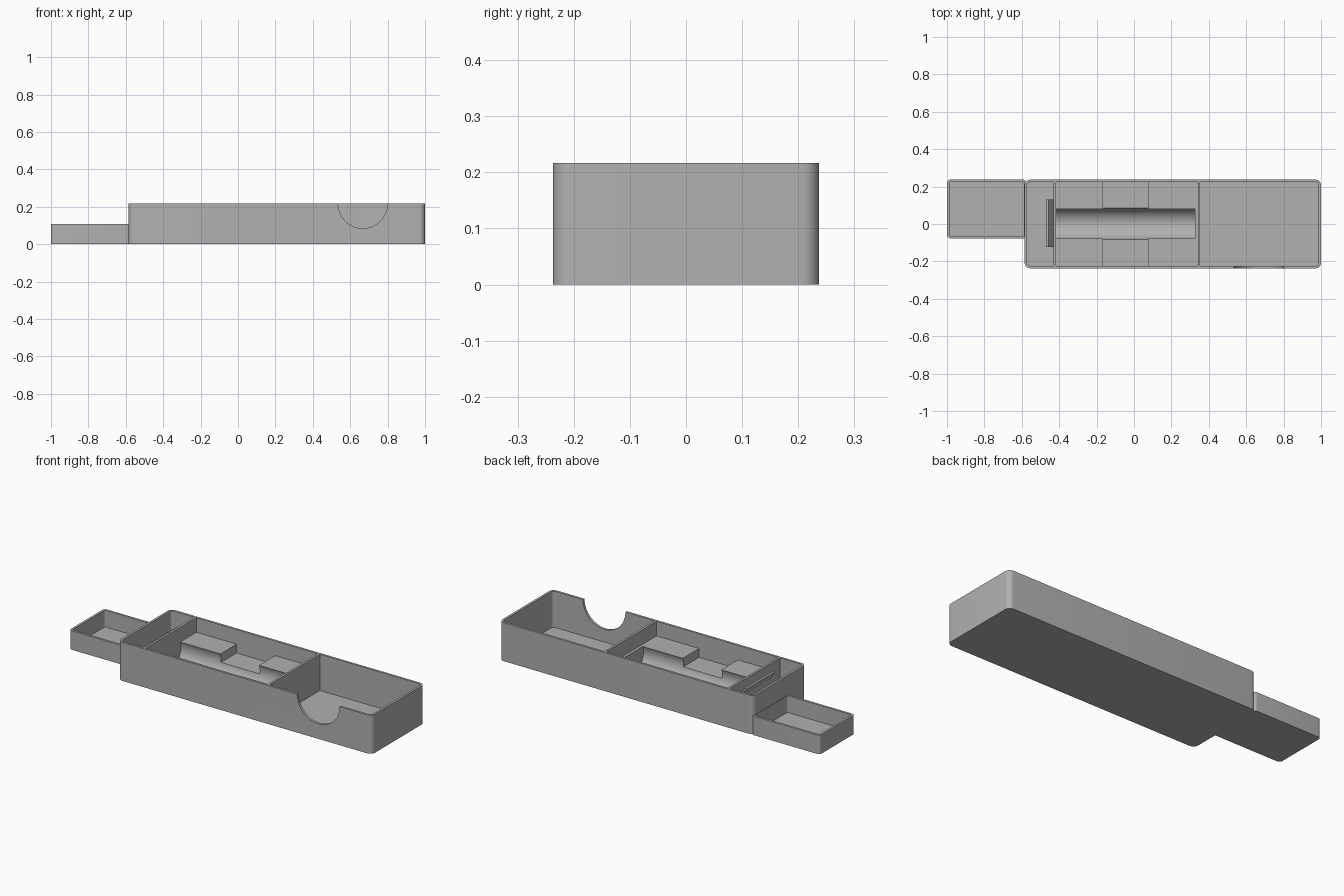
import bpy, bmesh, math

if "Cube" in bpy.data.objects:
    bpy.data.objects.remove(bpy.data.objects["Cube"])

WALL, FLOOR = 0.013, 0.013
HEIGHT = 0.217

grey = bpy.data.materials.new("matte grey")
grey.diffuse_color = (0.44, 0.44, 0.44, 1)
grey.use_nodes = True
grey.node_tree.nodes["Principled BSDF"].inputs["Base Color"].default_value = grey.diffuse_color


def prism(name, points, origin, u, v, w, length):
    """Extrude a 2D outline (axes u, v) along axis w."""
    def place(a, b, c):
        return [origin[i] + a * u[i] + b * v[i] + c * w[i] for i in range(3)]
    bm = bmesh.new()
    low = [bm.verts.new(place(a, b, 0)) for a, b in points]
    high = [bm.verts.new(place(a, b, length)) for a, b in points]
    n = len(points)
    bm.faces.new(low)
    bm.faces.new(high)
    for i in range(n):
        j = (i + 1) % n
        bm.faces.new((low[i], low[j], high[j], high[i]))
    bmesh.ops.recalc_face_normals(bm, faces=bm.faces)
    mesh = bpy.data.meshes.new(name)
    bm.to_mesh(mesh)
    bm.free()
    mesh.materials.append(grey)
    ob = bpy.data.objects.new(name, mesh)
    bpy.context.collection.objects.link(ob)
    return ob


X, Y, Z = (1, 0, 0), (0, 1, 0), (0, 0, 1)


def rounded(x0, x1, y0, y1, r, steps=8):
    pts = []
    corners = ((x1 - r, y1 - r), (x0 + r, y1 - r), (x0 + r, y0 + r), (x1 - r, y0 + r))
    for k, (cx, cy) in enumerate(corners):
        for i in range(steps + 1):
            a = math.pi / 2 * (k + i / steps)
            pts.append((cx + r * math.cos(a), cy + r * math.sin(a)))
    return pts


def slab(name, outline, z0, z1):
    return prism(name, outline, (0, 0, z0), X, Y, Z, z1 - z0)


def box(name, x0, x1, y0, y1, z0, z1):
    return slab(name, [(x0, y0), (x1, y0), (x1, y1), (x0, y1)], z0, z1)


def circle(cx, cy, r, n=64):
    return [(cx + r * math.cos(2 * math.pi * i / n),
             cy + r * math.sin(2 * math.pi * i / n)) for i in range(n)]


def cut(ob, *cutters):
    for c in cutters:
        mod = ob.modifiers.new("cut", 'BOOLEAN')
        mod.operation, mod.solver, mod.object = 'DIFFERENCE', 'EXACT', c
        bpy.context.view_layer.objects.active = ob
        bpy.ops.object.modifier_apply(modifier=mod.name)
        bpy.data.objects.remove(c)


def tray(name, x0, x1, y0, y1, h, r):
    ob = slab(name, rounded(x0, x1, y0, y1, r), 0, h)
    inner = rounded(x0 + WALL, x1 - WALL, y0 + WALL, y1 - WALL, max(r - WALL, 0.006))
    cut(ob, slab("pocket", inner, FLOOR, h + 0.1))
    return ob


# Main tray with a round thumb notch in the front wall
main = tray("main_tray", -0.585, 1.0, -0.237, 0.237, HEIGHT, 0.03)
cut(main, prism("notch", circle(0.667, HEIGHT, 0.132), (0, -0.3, 0), X, Z, Y, 0.15))

# Low side tray
side = tray("side_tray", -1.0, -0.574, -0.077, 0.237, 0.107, 0.018)

# Dividers between the compartments
inner_y = 0.237 - WALL
left_div = box("left_divider", -0.43, -0.417, -inner_y, inner_y, 0.006, HEIGHT)
right_div = box("right_divider", 0.341, 0.354, -inner_y, inner_y, 0.006, HEIGHT)

# Cradle block with a long round trough and a finger recess across it
cradle = box("cradle", -0.417, 0.341, -inner_y, inner_y, 0.006, 0.135)
cut(cradle,
    prism("trough", circle(0.001, 0.102, 0.086), (-0.45, 0, 0), Y, Z, X, 0.775),
    box("recess", -0.166, 0.075, -0.3, 0.3, 0.085, 0.3))

# Slanted clip on the left divider
clip = prism("slanted_clip",
             [(-0.428, 0.125), (-0.47, 0.188), (-0.456, 0.188), (-0.428, 0.147)],
             (0, -0.123, 0), X, Z, Y, 0.253)

# Smooth the curved walls, keep the edges sharp
bpy.ops.object.select_all(action='DESELECT')
for ob in (main, side, left_div, right_div, cradle, clip):
    ob.select_set(True)
bpy.context.view_layer.objects.active = main
bpy.ops.object.shade_smooth_by_angle(angle=math.radians(30))
